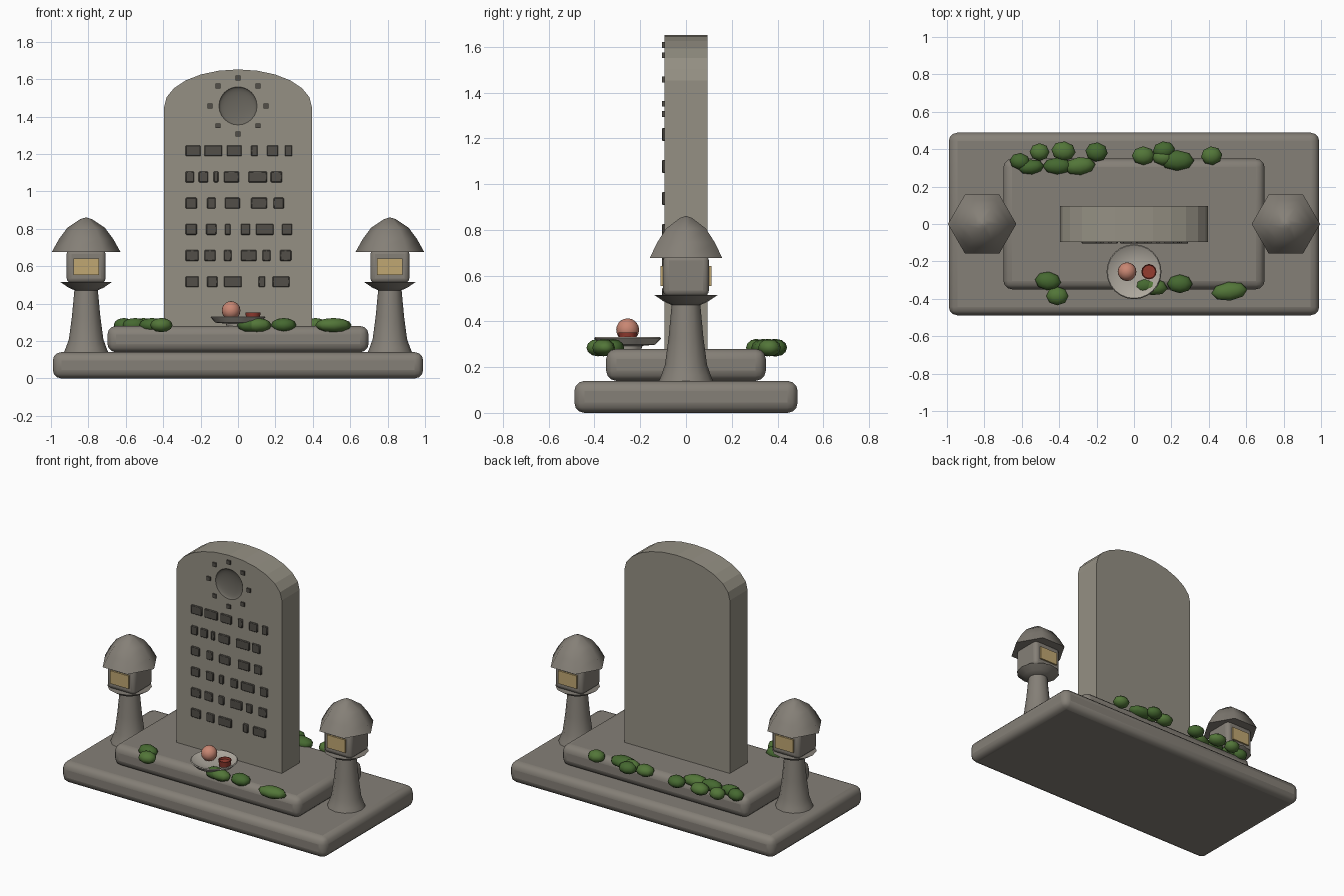
import bpy, math
from mathutils import Matrix

if "Cube" in bpy.data.objects:
    bpy.data.objects.remove(bpy.data.objects["Cube"])


def mat(name, r, g, b):
    m = bpy.data.materials.new(name)
    m.diffuse_color = (r, g, b, 1)
    m.use_nodes = True
    m.node_tree.nodes["Principled BSDF"].inputs["Base Color"].default_value = m.diffuse_color
    return m


STONE = mat("stone", 0.235, 0.215, 0.185)
SLAB = mat("slab_stone", 0.30, 0.28, 0.23)
DARK = mat("carved_stone", 0.085, 0.078, 0.066)
HOLLOW = mat("hollow_stone", 0.15, 0.14, 0.118)
GLOW = mat("lantern_paper", 0.53, 0.39, 0.17)
DISH = mat("dish_clay", 0.42, 0.39, 0.34)
PEACH = mat("fruit_skin", 0.58, 0.24, 0.17)
RED = mat("cup_red", 0.30, 0.045, 0.03)
MOSS = [mat("moss_a", 0.06, 0.14, 0.03), mat("moss_b", 0.085, 0.18, 0.04)]


def finish(ob, name, material, smooth=None):
    ob.name = name
    ob.data.materials.clear()
    ob.data.materials.append(material)
    if smooth:
        bpy.ops.object.select_all(action='DESELECT')
        ob.select_set(True)
        bpy.context.view_layer.objects.active = ob
        bpy.ops.object.shade_smooth_by_angle(angle=math.radians(smooth))
    return ob


def box(name, c, half, material, bevel=0, segments=3):
    bpy.ops.mesh.primitive_cube_add(size=2, location=c)
    ob = bpy.context.object
    ob.data.transform(Matrix.Diagonal((*half, 1)))
    if bevel:
        b = ob.modifiers.new("bevel", 'BEVEL')
        b.width, b.segments = bevel, segments
    return finish(ob, name, material, 40 if bevel else None)


def mesh(name, verts, faces, material, smooth=None):
    me = bpy.data.meshes.new(name)
    me.from_pydata(verts, [], faces)
    ob = bpy.data.objects.new(name, me)
    bpy.context.collection.objects.link(ob)
    return finish(ob, name, material, smooth)


def lathe(name, profile, n, c, material, smooth=40):
    # profile runs bottom to top; both ends are capped
    verts = [(c[0] + r * math.cos(2 * math.pi * i / n),
              c[1] + r * math.sin(2 * math.pi * i / n), z)
             for r, z in profile for i in range(n)]
    faces = [(k * n + i, k * n + (i + 1) % n, (k + 1) * n + (i + 1) % n, (k + 1) * n + i)
             for k in range(len(profile) - 1) for i in range(n)]
    faces.append(tuple(reversed(range(n))))
    faces.append(tuple(range((len(profile) - 1) * n, len(profile) * n)))
    return mesh(name, verts, faces, material, smooth)


def ball(name, c, radii, seg, rings, material, smooth):
    bpy.ops.mesh.primitive_uv_sphere_add(segments=seg, ring_count=rings, radius=1, location=c)
    ob = bpy.context.object
    ob.data.transform(Matrix.Diagonal((*radii, 1)))
    return finish(ob, name, material, smooth)


# Stepped base
box("base_lower", (0, 0, 0.07), (0.99, 0.488, 0.07), STONE, 0.045)
box("base_upper", (0, 0, 0.21), (0.698, 0.349, 0.07), STONE, 0.045)

# Arched slab, flat faced
outline = [(-0.395, 0.26), (0.395, 0.26)]
outline += [(0.395 * math.cos(math.pi * i / 12), 1.452 + 0.2 * math.sin(math.pi * i / 12))
            for i in range(13)]
n = len(outline)
verts = [(x, y, z) for y in (-0.095, 0.095) for x, z in outline]
faces = [tuple(range(n)), tuple(reversed(range(n, 2 * n)))]
faces += [(i, i + n, (i + 1) % n + n, (i + 1) % n) for i in range(n)]
slab = mesh("slab", verts, faces, SLAB)

# Shallow round hollow near the top of the slab
cutter = ball("hollow_cutter", (0, -0.095, 1.457), (0.102, 0.022, 0.102), 24, 12, HOLLOW, 80)
cutter.hide_render = True
cutter.hide_set(True)
cut = slab.modifiers.new("hollow", 'BOOLEAN')
cut.operation, cut.object, cut.solver = 'DIFFERENCE', cutter, 'EXACT'
cut.material_mode = 'TRANSFER'

# Ring of small studs round the hollow
for i in range(8):
    a = math.pi * i / 4
    box("ring_stud", (0.15 * math.cos(a), -0.097, 1.457 + 0.15 * math.sin(a)),
        (0.013, 0.008, 0.013), DARK)

# Rows of plain blocks: left edge and width, in hundredths
rows = [
    [(-28, 8), (-18, 9.5), (-6, 8), (7, 3.5), (15.5, 6), (25, 4)],
    [(-28, 4.5), (-21, 5), (-13, 2.5), (-7.5, 8), (5.5, 10), (17.5, 6)],
    [(-28, 6), (-16.5, 4.5), (-7, 8), (7, 8.5), (19, 5.5)],
    [(-28, 6), (-17, 5.5), (-7, 3), (1.5, 5), (9.5, 9.5), (23.5, 5.5)],
    [(-28, 7), (-18, 6), (-7.5, 4), (1.5, 8.5), (13, 4.5), (22.5, 6)],
    [(-28, 7), (-16.5, 5.5), (-7.5, 9.5), (11, 3.5), (18.5, 9)],
]
for r, row in enumerate(rows):
    for x, w in row:
        box("front_block", ((x + w / 2) / 100, -0.097, 1.217 - 0.14 * r),
            (w / 200, 0.008, 0.029), DARK, 0.004, 1)

# Pair of lanterns
for s in (-1, 1):
    c = (0.812 * s, 0)
    lathe("lantern_post", [(0.122, 0.13), (0.108, 0.165), (0.092, 0.21), (0.076, 0.33),
                           (0.062, 0.48)], 12, c, STONE)
    lathe("lantern_tray", [(0.06, 0.47), (0.095, 0.486), (0.138, 0.515)], 12, c, STONE, 35)
    box("lantern_box", (*c, 0.60), (0.104, 0.1, 0.09), STONE, 0.025)
    for f in (-1, 1):
        box("lantern_window", (c[0], 0.1 * f, 0.598), (0.068, 0.011, 0.044), GLOW)
    lathe("lantern_roof", [(0.183, 0.677), (0.145, 0.745), (0.10, 0.806), (0.03, 0.852),
                           (0.003, 0.86)], 6, c, STONE, 62)

# Offering dish with fruit and cup
d = (0, -0.255)
lathe("dish", [(0.06, 0.278), (0.065, 0.293), (0.12, 0.298), (0.147, 0.326), (0.142, 0.331),
               (0.11, 0.314), (0.06, 0.307)], 24, d, DISH)
ball("fruit", (-0.037, -0.255, 0.363), (0.05, 0.05, 0.05), 16, 10, PEACH, 60)
lathe("cup", [(0.034, 0.305), (0.041, 0.352), (0.037, 0.352), (0.035, 0.338)],
      12, (0.08, -0.255), RED)

# Moss clumps along the step edge: x, y, half width, half depth in hundredths
clumps = [
    (-61, 33.5, 5.5, 4.5), (-50.5, 38.5, 5.3, 4.7), (-55, 30.5, 7, 4), (-37.7, 39, 6.5, 5.2),
    (-41, 31, 7.8, 4.5), (-29, 31, 8.5, 4.8), (-20, 38.5, 6, 5.2), (5, 36.5, 6.2, 5),
    (16, 39.5, 6, 4.7), (15.5, 35.5, 6, 4.2), (23, 34, 9.2, 5.5), (41.5, 36.5, 5.7, 5),
    (-46, -30.5, 7, 5), (-41, -38.5, 6, 5), (6, -33, 6.5, 4.6), (10, -33.5, 8, 4.6),
    (24.5, -32, 6.8, 5), (51, -36, 9.8, 5),
]
for i, (x, y, w, h) in enumerate(clumps):
    ob = ball("moss_clump", (x / 100, y / 100, 0.285), (w / 100, h / 100, 0.038),
              8, 6, MOSS[i % 2], 70)
    ob.rotation_euler.z = 0.12 * ((i % 3) - 1)
